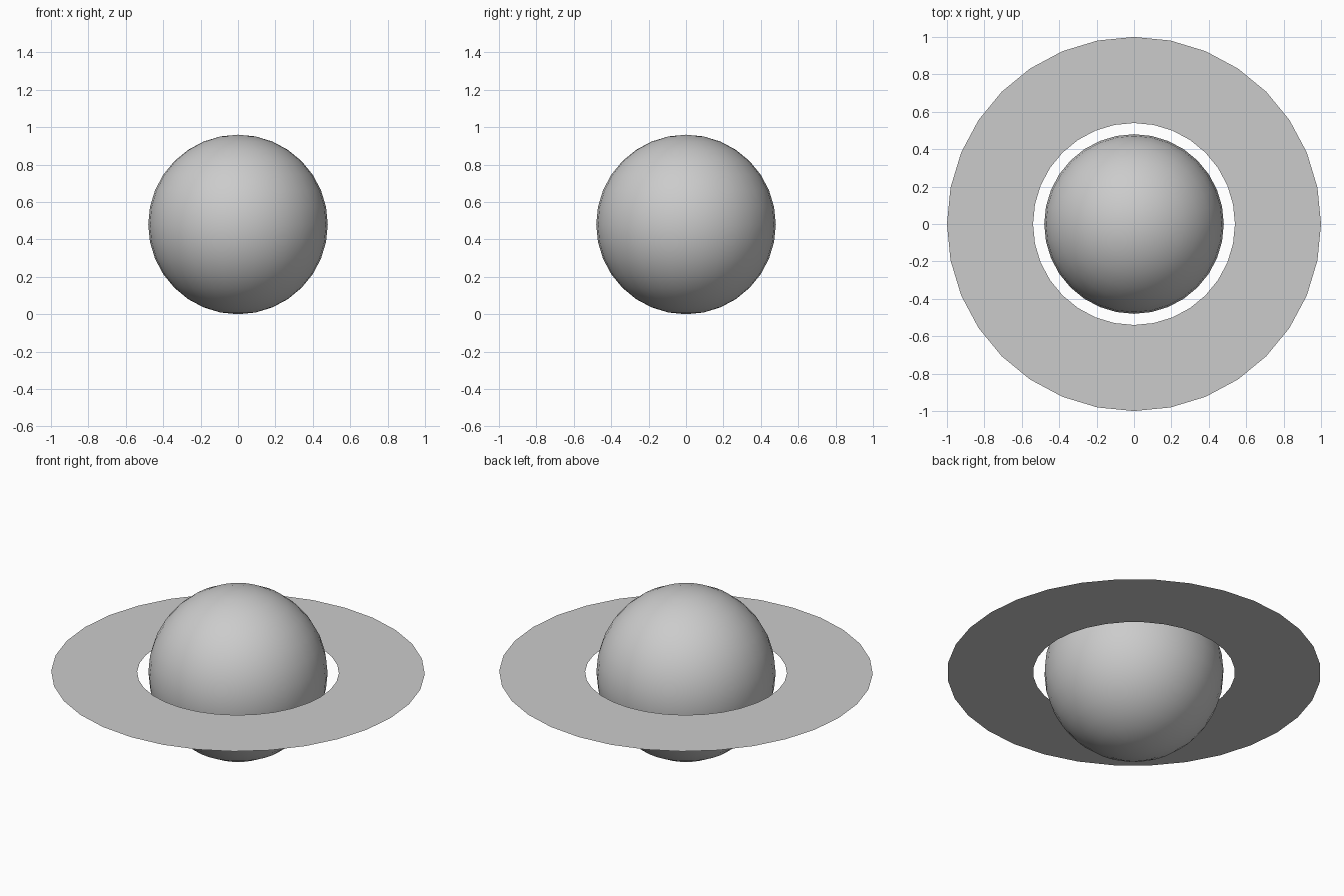
import bpy
import bmesh

RADIUS = 0.48
SEGMENTS = 32

cube = bpy.data.objects.get("Cube")
if cube:
    bpy.data.objects.remove(cube, do_unlink=True)

# One plain grey for everything
grey = bpy.data.materials.new("grey")
grey.use_nodes = True
colour = (0.6, 0.6, 0.6, 1)
grey.diffuse_color = colour
grey.node_tree.nodes["Principled BSDF"].inputs["Base Color"].default_value = colour

# Smooth planet ball
bpy.ops.mesh.primitive_uv_sphere_add(segments=SEGMENTS, ring_count=16,
                                     radius=RADIUS, location=(0, 0, RADIUS))
planet = bpy.context.object
planet.name = "planet"
planet.data.materials.append(grey)
bpy.ops.object.shade_smooth()

# Flat, paper-thin ring around the equator: outer disc with an inset hole
bm = bmesh.new()
outer = bmesh.ops.create_circle(bm, segments=SEGMENTS, radius=1.0)["verts"]
inner = bmesh.ops.create_circle(bm, segments=SEGMENTS, radius=0.54)["verts"]
for i in range(SEGMENTS):
    j = (i + 1) % SEGMENTS
    bm.faces.new((outer[i], outer[j], inner[j], inner[i]))
bm.normal_update()
if bm.faces[:][0].normal.z < 0:
    bmesh.ops.reverse_faces(bm, faces=bm.faces[:])
mesh = bpy.data.meshes.new("ring")
bm.to_mesh(mesh)
bm.free()
mesh.materials.append(grey)
ring = bpy.data.objects.new("ring", mesh)
ring.location.z = RADIUS
bpy.context.collection.objects.link(ring)
